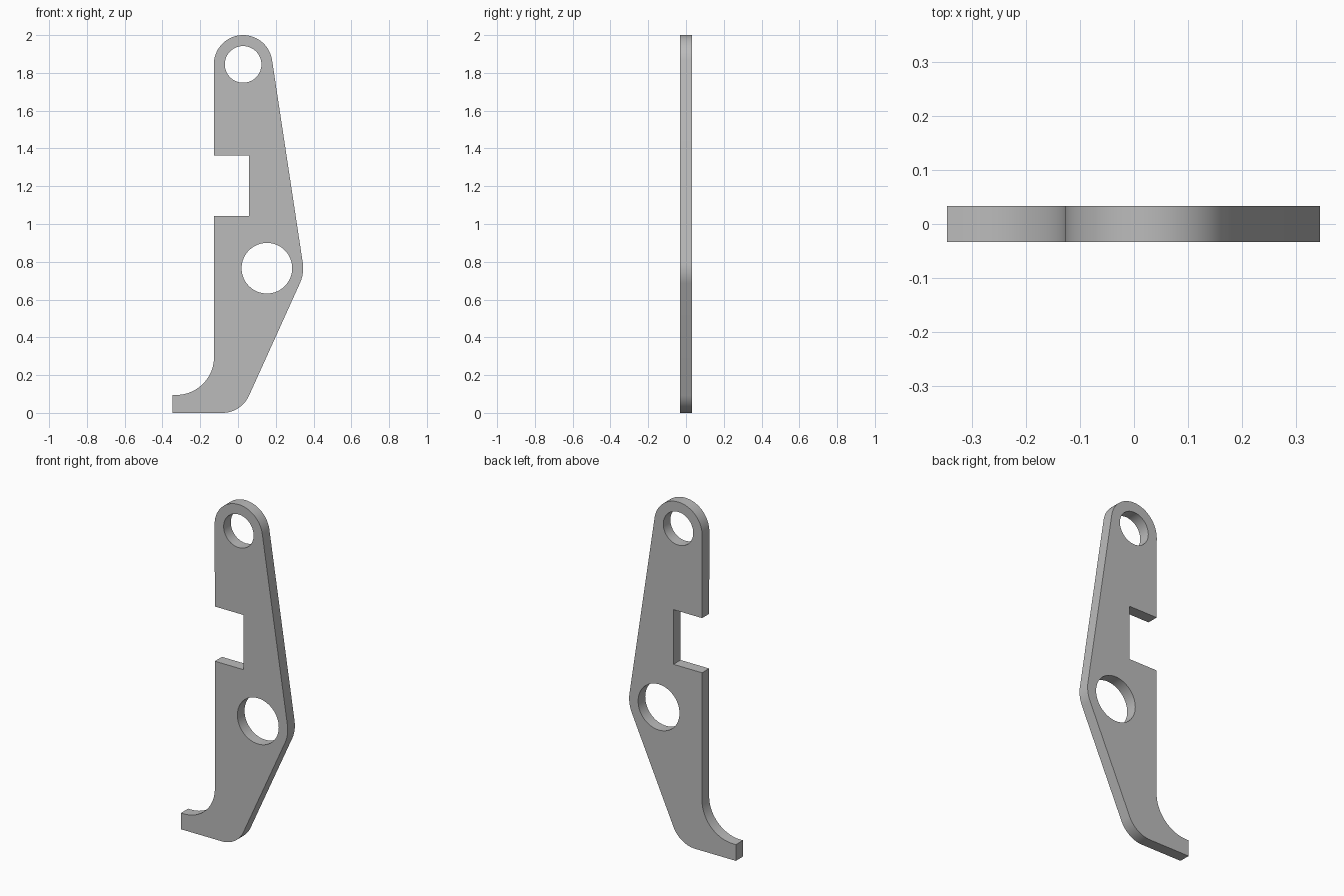
import bpy
from math import sin, cos, radians

cube = bpy.data.objects.get("Cube")
if cube:
    bpy.data.objects.remove(cube, do_unlink=True)

THICK = 0.066
LEFT = -0.127            # straight back edge
TOE = -0.346             # end of the foot
TOP = (0.027, 1.845)     # upper pivot
MID = (0.153, 0.766)     # lower pivot


def arc(centre, r, start, end, steps=20):
    """Points along an arc, angles in degrees."""
    angles = [radians(start + (end - start) * i / steps) for i in range(steps + 1)]
    return [(centre[0] + r * cos(a), centre[1] + r * sin(a)) for a in angles]


def add_loop(curve, points):
    spline = curve.splines.new('POLY')
    spline.points.add(len(points) - 1)
    for p, (x, z) in zip(spline.points, points):
        p.co = (x, z, 0, 1)
    spline.use_cyclic_u = True


# Outline: foot, heel, elbow, rounded head, notch, foot fillet
outline = [(TOE, 0)]
outline += arc((-0.083, 0.155), 0.155, -90, -24.4)
outline += arc(MID, 0.192, -24.4, 8.6, 12)
outline += arc(TOP, 0.155, 8.6, 180, 40)
outline += [(LEFT, 1.362), (0.058, 1.362), (0.058, 1.042), (LEFT, 1.042)]
outline += arc((LEFT - 0.2, 0.295), 0.2, 0, -90, 24)
outline += [(TOE, 0.095)]

curve = bpy.data.curves.new("lever_plate", 'CURVE')
curve.dimensions = '2D'
curve.fill_mode = 'BOTH'
curve.extrude = THICK / 2
add_loop(curve, outline)

# Pivot holes
add_loop(curve, arc(TOP, 0.097, 0, 354, 59))
add_loop(curve, arc(MID, 0.134, 0, 354, 59))

# Stand the plate up and turn it into a clean mesh
plate = bpy.data.objects.new("lever_plate", curve)
bpy.context.collection.objects.link(plate)
plate.rotation_euler.x = radians(90)
bpy.ops.object.select_all(action='DESELECT')
plate.select_set(True)
bpy.context.view_layer.objects.active = plate
bpy.ops.object.convert(target='MESH')
bpy.ops.object.transform_apply(location=False, rotation=True, scale=False)
bpy.ops.object.mode_set(mode='EDIT')
bpy.ops.mesh.select_all(action='SELECT')
bpy.ops.mesh.remove_doubles(threshold=0.0005)
bpy.ops.mesh.normals_make_consistent(inside=False)
bpy.ops.object.mode_set(mode='OBJECT')
bpy.ops.object.shade_smooth_by_angle(angle=radians(30))

# Plain grey metal
grey = bpy.data.materials.new("grey_metal")
grey.use_nodes = True
colour = (0.5, 0.5, 0.5, 1)
grey.diffuse_color = colour
grey.node_tree.nodes["Principled BSDF"].inputs["Base Color"].default_value = colour
plate.data.materials.clear()
plate.data.materials.append(grey)
